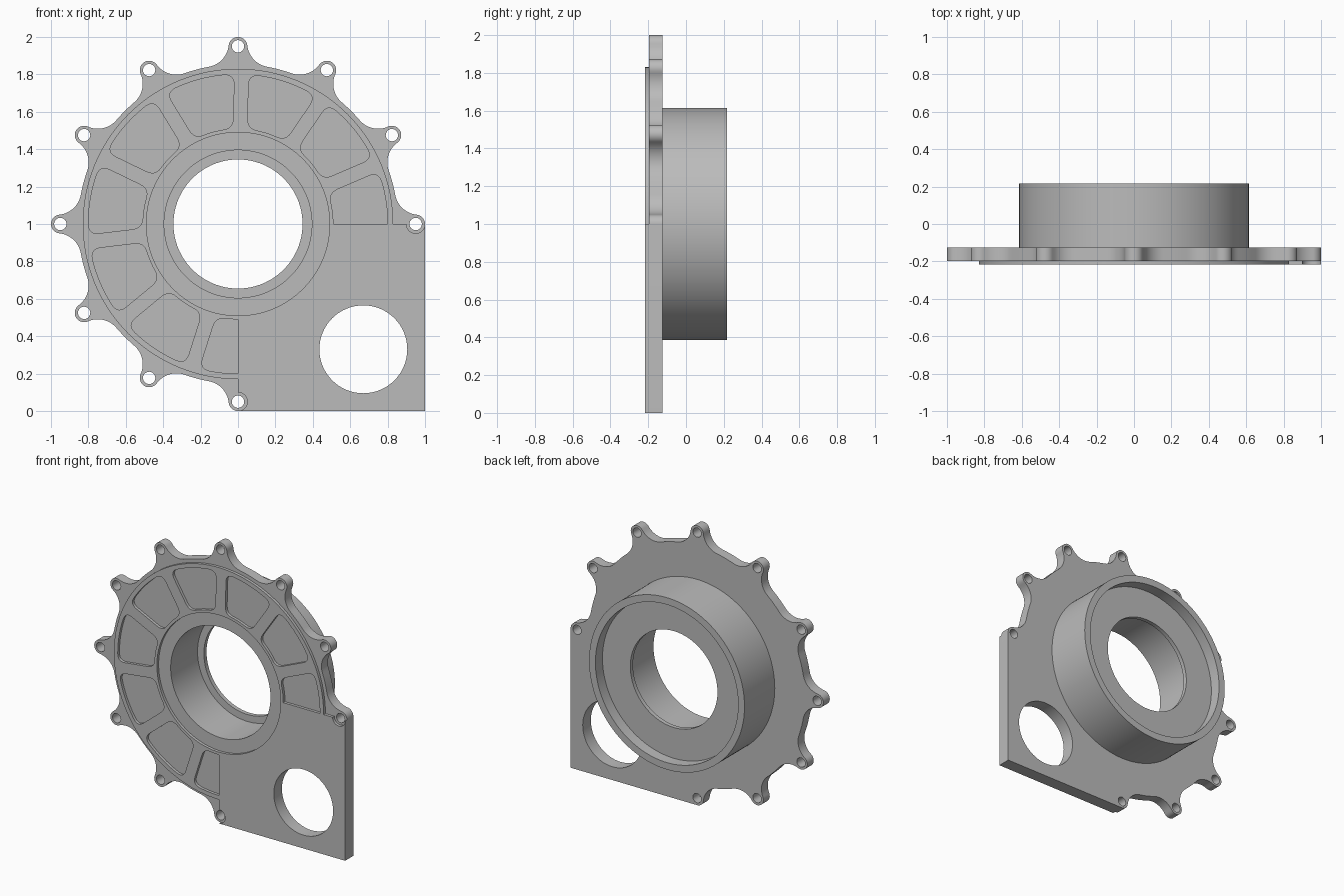
import bpy, bmesh
from math import sin, cos, asin, acos, atan2, radians, degrees, pi
from mathutils import Matrix, Vector

cube = bpy.data.objects.get("Cube")
if cube:
    bpy.data.objects.remove(cube, do_unlink=True)

grey = bpy.data.materials.new("cast_grey")
grey.use_nodes = True
colour = (0.5, 0.5, 0.5, 1)
grey.diffuse_color = colour
bsdf = grey.node_tree.nodes["Principled BSDF"]
bsdf.inputs["Base Color"].default_value = colour

# Main dimensions, measured from the bore axis
FRONT, STEP, BACK, REAR = -0.217, -0.197, -0.125, 0.217
BORE, RECESS, DISC, RIM = 0.395, 0.49, 0.83, 0.855
BOLT, LUG, FILLET = 0.95, 0.05, 0.13
PORT = (0.67, -0.67)
SEGMENTS = 128


def polar(r, a):
    return Vector((r * cos(radians(a)), r * sin(radians(a))))


def arc(centre, r, a0, a1, n):
    return [Vector(centre) + polar(r, a0 + (a1 - a0) * i / n) for i in range(n + 1)]


def circle(centre, r, n=SEGMENTS):
    return arc(centre, r, 0, 360, n)[:-1]


def finish(name, mesh):
    mesh.materials.clear()
    mesh.materials.append(grey)
    obj = bpy.data.objects.new(name, mesh)
    bpy.context.collection.objects.link(obj)
    bpy.ops.object.select_all(action='DESELECT')
    obj.select_set(True)
    bpy.context.view_layer.objects.active = obj
    bpy.ops.object.shade_smooth_by_angle(angle=radians(30))
    return obj


def plate(name, loops, y0, y1):
    """Extrude an outline with holes between two depths."""
    curve = bpy.data.curves.new(name, 'CURVE')
    curve.dimensions = '2D'
    curve.fill_mode = 'BOTH'
    curve.extrude = (y1 - y0) / 2
    for loop in loops:
        spline = curve.splines.new('POLY')
        spline.points.add(len(loop) - 1)
        for point, p in zip(spline.points, loop):
            point.co = (p.x, p.y, 0, 1)
        spline.use_cyclic_u = True
    helper = bpy.data.objects.new(name + "_outline", curve)
    bpy.context.collection.objects.link(helper)
    graph = bpy.context.evaluated_depsgraph_get()
    mesh = bpy.data.meshes.new_from_object(helper.evaluated_get(graph))
    bpy.data.objects.remove(helper, do_unlink=True)
    mesh.transform(Matrix.Translation((0, (y0 + y1) / 2, 1)) @ Matrix.Rotation(pi / 2, 4, 'X'))
    bm = bmesh.new()
    bm.from_mesh(mesh)
    bmesh.ops.remove_doubles(bm, verts=bm.verts, dist=1e-5)
    bmesh.ops.recalc_face_normals(bm, faces=bm.faces)
    bm.to_mesh(mesh)
    bm.free()
    return finish(name, mesh)


# Flange outline: bolt lugs blended into the rim, plus a square corner
lug_angles = range(0, 271, 30)
reach = RIM + FILLET
theta = degrees(acos((BOLT**2 + reach**2 - (LUG + FILLET)**2) / (2 * BOLT * reach)))
to_fillet = polar(reach, theta) - Vector((BOLT, 0))
phi = degrees(atan2(to_fillet.y, to_fillet.x))
outline = []
for a in lug_angles:
    first, last = a == 0, a == 270
    if not first:
        outline += arc(polar(reach, a - theta), FILLET, a - theta + 180, a - phi + 180, 10)
    outline += arc(polar(BOLT, a), LUG, a if first else a - phi, a if last else a + phi, 14)[1:]
    if not last:
        outline += arc(polar(reach, a + theta), FILLET, a + phi + 180, a + theta + 180, 10)[1:]
        outline += arc((0, 0), RIM, a + theta, a + 30 - theta, 5)[1:-1]
outline += [Vector((1, -1)), Vector((1, 0))]
bolt_holes = [circle(polar(BOLT, a), 0.033, 24) for a in lug_angles]
plate("flange", [outline, circle((0, 0), BORE), circle(PORT, 0.235, 64)] + bolt_holes, STEP, BACK)


# Raised face: partial disc joined to the corner pad, relieved around two lugs
def pocket(a0, a1, cut0=False, cut1=False):
    """Sector between two ribs; a cut side ends square on the corner pad."""
    inner, outer, rib, c = 0.51, 0.80, 0.039, 0.055

    def corner(r, start):
        cut = cut0 if start else cut1
        way = 1 if start else -1
        side = lambda q: polar(q, (a0 if start else a1) + (0 if cut else way * degrees(asin(rib / q))))
        if cut:
            return [side(r)]
        tip = side(r)
        on_side = side(r + c if r == inner else r - c)
        on_arc = polar(r, degrees(atan2(tip.y, tip.x)) + way * degrees(c / r))
        pts = [on_side * (1 - t)**2 + tip * 2 * t * (1 - t) + on_arc * t**2
               for t in (i / 6 for i in range(7))]
        return pts

    def bow(r, p, q):
        b0, b1 = (degrees(atan2(v.y, v.x)) % 360 for v in (p, q))
        return arc((0, 0), r, b0, b1, 10)[1:-1]

    o0, o1 = corner(outer, True), corner(outer, False)[::-1]
    i1, i0 = corner(inner, False), corner(inner, True)[::-1]
    return o0 + bow(outer, o0[-1], o1[0]) + o1 + i1 + bow(inner, i1[-1], i0[0]) + i0


face = arc((0, 0), DISC, 0, 270, 96)
face += arc((0, -BOLT), LUG, 90, -90, 16)
face += [Vector((1, -1))]
face += arc((BOLT, 0), LUG, 0, -180, 16)
ribs = [23.2 + i * 360 / 11 for i in range(8)]
pockets = [pocket(a, b) for a, b in zip(ribs, ribs[1:])]
pockets += [pocket(0, ribs[0], cut0=True), pocket(ribs[-1], 270, cut1=True)]
plate("raised_face", [face, circle((0, 0), RECESS), circle(PORT, 0.235, 64)] + pockets, FRONT, STEP)

# Rear hub: turned collar with a counterbore and a thin inner lip
profile = [(BORE, BACK), (0.615, BACK), (0.615, REAR), (0.565, REAR),
           (0.565, 0.137), (0.345, 0.137), (0.345, 0.107), (BORE, 0.107)]
bm = bmesh.new()
verts = [bm.verts.new((r, y, 1)) for r, y in profile]
edges = [bm.edges.new((v, verts[i - 1])) for i, v in enumerate(verts)]
bmesh.ops.spin(bm, geom=verts + edges, cent=(0, 0, 1), axis=(0, 1, 0),
               angle=2 * pi, steps=SEGMENTS, use_merge=True)
bmesh.ops.remove_doubles(bm, verts=bm.verts, dist=1e-5)
bmesh.ops.recalc_face_normals(bm, faces=bm.faces)
hub = bpy.data.meshes.new("rear_hub")
bm.to_mesh(hub)
bm.free()
finish("rear_hub", hub)
